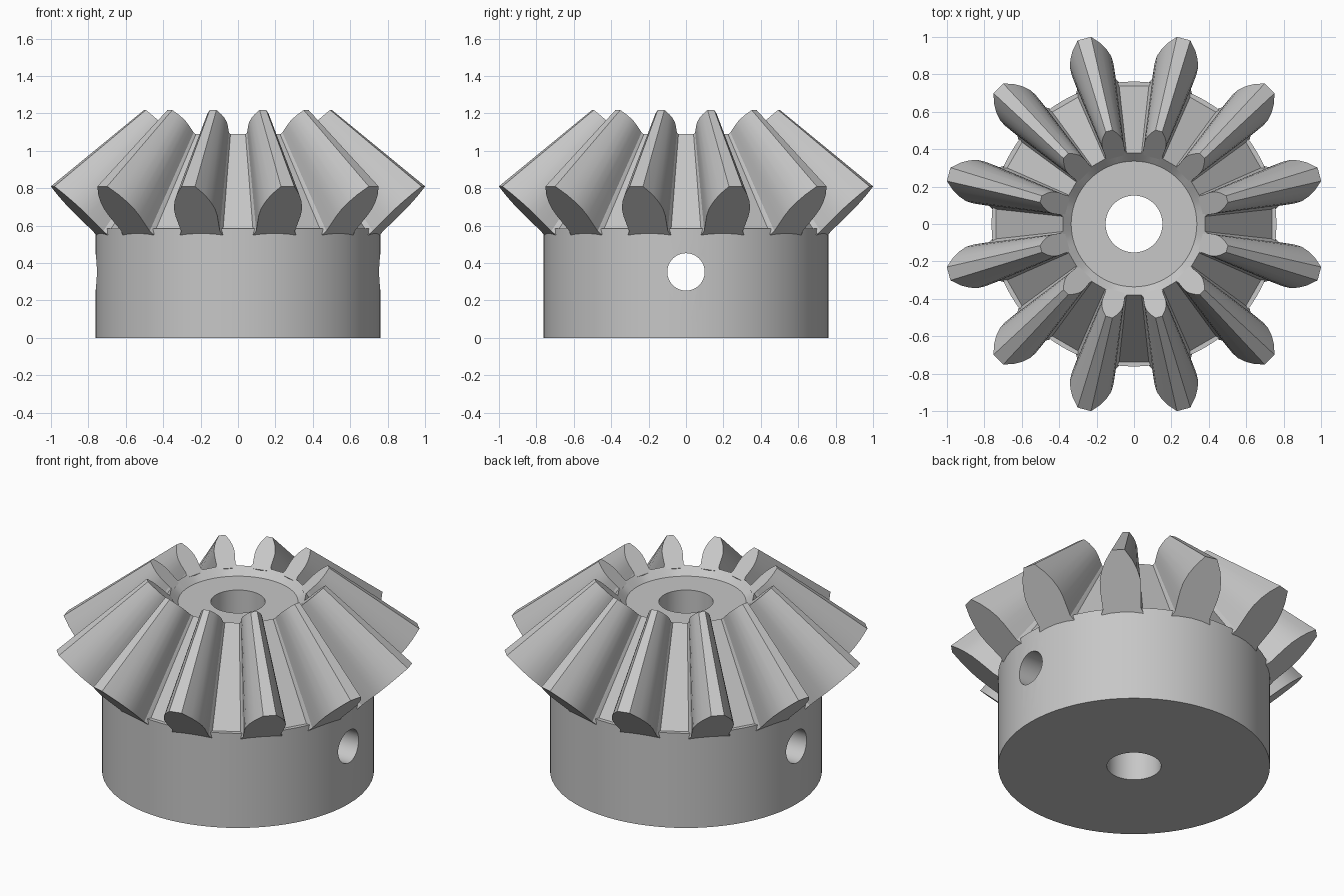
import bpy, bmesh, math
from mathutils import Vector, Matrix

cube = bpy.data.objects.get("Cube")
if cube:
    bpy.data.objects.remove(cube, do_unlink=True)

TEETH = 12
STEP = 2 * math.pi / TEETH
SEGMENTS = 72
APEX = Vector((0, 0, 1.63))     # point where all tooth flanks converge
INNER_SCALE = 0.502             # inner tooth end relative to outer end

steel = bpy.data.materials.new("light grey metal")
steel.use_nodes = True
GREY = (0.57, 0.57, 0.57, 1)
steel.diffuse_color = GREY
steel.node_tree.nodes["Principled BSDF"].inputs["Base Color"].default_value = GREY


def make_object(name, bm):
    bmesh.ops.recalc_face_normals(bm, faces=bm.faces)
    mesh = bpy.data.meshes.new(name)
    bm.to_mesh(mesh)
    bm.free()
    mesh.materials.append(steel)
    obj = bpy.data.objects.new(name, mesh)
    bpy.context.collection.objects.link(obj)
    return obj


def select_only(obj):
    bpy.ops.object.select_all(action='DESELECT')
    obj.select_set(True)
    bpy.context.view_layer.objects.active = obj


def smooth(obj, degrees):
    select_only(obj)
    bpy.ops.object.shade_smooth_by_angle(angle=math.radians(degrees))


# Hub: closed lathe profile of (radius, height, twelve-sided ring?)
profile = [
    (0.152, 0.0, False), (0.762, 0.0, False), (0.762, 0.585, False),
    (0.737, 0.585, True), (0.379, 1.09, True),
    (0.336, 1.045, False), (0.152, 1.045, False),
]
bm = bmesh.new()
rings = []
for radius, height, flat_sided in profile:
    ring = []
    for i in range(SEGMENTS):
        a = 2 * math.pi * i / SEGMENTS
        r = radius
        if flat_sided:
            r /= math.cos((a + STEP / 2) % STEP - STEP / 2)
        ring.append(bm.verts.new((r * math.cos(a), r * math.sin(a), height)))
    rings.append(ring)
for k, ring in enumerate(rings):
    following = rings[(k + 1) % len(rings)]
    for i in range(SEGMENTS):
        j = (i + 1) % SEGMENTS
        bm.faces.new((ring[i], ring[j], following[j], following[i]))
hub = make_object("hub", bm)

# Set-screw hole drilled across the hub
bm = bmesh.new()
bmesh.ops.create_cone(
    bm, cap_ends=True, segments=48, radius1=0.1, radius2=0.1, depth=2,
    matrix=Matrix.Translation((0, 0, 0.353)) @ Matrix.Rotation(math.pi / 2, 4, 'Y'))
drill = make_object("cross_hole_cutter", bm)
drill.hide_render = True
cut = hub.modifiers.new("cross_hole", 'BOOLEAN')
cut.operation = 'DIFFERENCE'
cut.solver = 'EXACT'
cut.object = drill
select_only(hub)
bpy.ops.object.modifier_apply(modifier=cut.name)
bpy.data.objects.remove(drill, do_unlink=True)
smooth(hub, 15)

# Teeth: outer end outline (distance from axis, half width), tapered to the apex
outline = [
    (0.735, 0.125), (0.757, 0.117), (0.775, 0.107), (0.82, 0.112),
    (0.86, 0.116), (0.90, 0.114), (0.94, 0.100), (0.98, 0.077), (1.026, 0.037),
]
loop = outline + [(r, -w) for r, w in reversed(outline)]
for n in range(TEETH):
    turn = Matrix.Rotation((n + 0.5) * STEP, 3, 'Z')
    bm = bmesh.new()
    outer, inner = [], []
    for r, w in loop:
        p = turn @ Vector((r, w, 0.554 + (r - 0.757) * 0.952))
        outer.append(bm.verts.new(p))
        inner.append(bm.verts.new(APEX + (p - APEX) * INNER_SCALE))
    for i in range(len(loop)):
        j = (i + 1) % len(loop)
        bm.faces.new((outer[i], outer[j], inner[j], inner[i]))
    bm.faces.new(outer)
    bm.faces.new(inner)
    smooth(make_object(f"tooth_{n + 1}", bm), 25)
